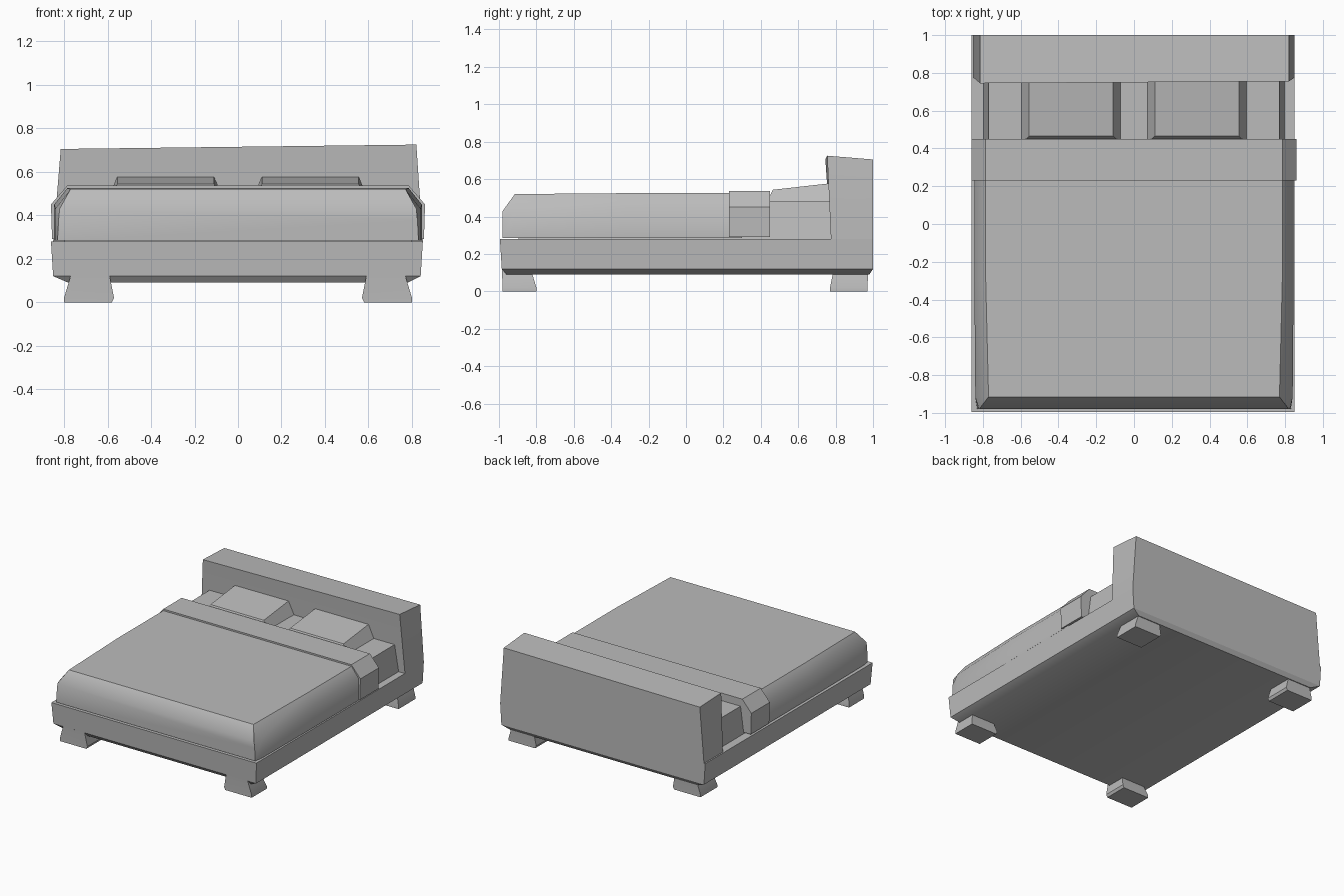
import bpy
import bmesh
import math

cube = bpy.data.objects.get("Cube")
if cube:
    bpy.data.objects.remove(cube, do_unlink=True)

# One plain grey for the whole bed
grey = bpy.data.materials.new("plain grey")
grey.use_nodes = True
grey.diffuse_color = (0.5, 0.5, 0.5, 1)
bsdf = next(n for n in grey.node_tree.nodes if n.type == "BSDF_PRINCIPLED")
bsdf.inputs["Base Color"].default_value = grey.diffuse_color
bsdf.inputs["Roughness"].default_value = 0.8


def loft(name, rings, smooth=30):
    """Skin a list of equal-length point rings and cap both ends."""
    bm = bmesh.new()
    loops = [[bm.verts.new(p) for p in ring] for ring in rings]
    n = len(loops[0])
    for a, b in zip(loops, loops[1:]):
        for i in range(n):
            j = (i + 1) % n
            bm.faces.new((a[i], a[j], b[j], b[i]))
    bm.faces.new(loops[0])
    bm.faces.new(loops[-1])
    bmesh.ops.recalc_face_normals(bm, faces=bm.faces)
    mesh = bpy.data.meshes.new(name)
    bm.to_mesh(mesh)
    bm.free()
    mesh.materials.append(grey)
    obj = bpy.data.objects.new(name, mesh)
    bpy.context.collection.objects.link(obj)
    bpy.ops.object.select_all(action="DESELECT")
    obj.select_set(True)
    bpy.context.view_layer.objects.active = obj
    bpy.ops.object.shade_smooth_by_angle(angle=math.radians(smooth))
    return obj


def rect(z, x0, x1, y0, y1):
    """Level rectangle."""
    return [(x0, y0, z), (x1, y0, z), (x1, y1, z), (x0, y1, z)]


def arch(y, bottom, shoulder, top):
    """Upright bedding section, mirrored left to right; each item is (half width, z)."""
    half = [bottom, shoulder, top]
    return [(x, y, z) for x, z in half] + [(-x, y, z) for x, z in reversed(half)]


# Bed frame with a tucked-in lower edge
loft("bed_frame", [
    rect(0.09, -0.78, 0.78, -0.96, 0.98),
    rect(0.12, -0.85, 0.84, -0.985, 1.0),
    rect(0.28, -0.86, 0.85, -0.995, 1.0),
])

# Headboard, leaning forward and slightly uneven along the top
loft("headboard", [
    rect(0.13, -0.85, 0.84, 0.78, 1.0),
    rect(0.28, -0.85, 0.85, 0.775, 1.0),
    [(-0.815, 0.745, 0.705), (0.82, 0.755, 0.725),
     (0.82, 1.0, 0.705), (-0.815, 1.0, 0.695)],
])

# Short flared feet
for side, sx in (("right", -1), ("left", 1)):
    for end, outer, inner, tip in (("front", -0.98, -0.80, -0.83),
                                   ("back", 0.97, 0.77, 0.79)):
        loft(f"{end}_{side}_foot", [
            rect(0.0, sx * 0.58, sx * 0.80, outer, inner),
            rect(0.02, sx * 0.57, sx * 0.80, outer, inner),
            rect(0.12, sx * 0.59, sx * 0.77, outer * 1.005, tip),
        ])

# Mattress
loft("mattress", [
    rect(0.26, -0.80, 0.80, -0.9, 0.79),
    rect(0.48, -0.77, 0.77, -0.85, 0.79),
])

# Blanket with rounded sides and a sloping foot end
loft("blanket", [
    arch(-0.98, (0.83, 0.285), (0.825, 0.38), (0.82, 0.43)),
    arch(-0.915, (0.84, 0.285), (0.84, 0.43), (0.77, 0.52)),
    arch(-0.3, (0.845, 0.285), (0.845, 0.45), (0.785, 0.525)),
    arch(0.3, (0.845, 0.285), (0.845, 0.45), (0.785, 0.525)),
], smooth=45)

# Turned-down fold of the blanket
fold = ((0.855, 0.29), (0.86, 0.45), (0.785, 0.537))
loft("blanket_fold", [arch(0.23, *fold), arch(0.45, *fold)])

# Pillows, rising toward the headboard
for side, sx in (("right", -1), ("left", 1)):
    loft(f"{side}_pillow", [
        rect(0.46, sx * 0.06, sx * 0.605, 0.42, 0.79),
        [(sx * 0.11, 0.465, 0.543), (sx * 0.555, 0.465, 0.543),
         (sx * 0.555, 0.775, 0.578), (sx * 0.11, 0.775, 0.578)],
    ])
